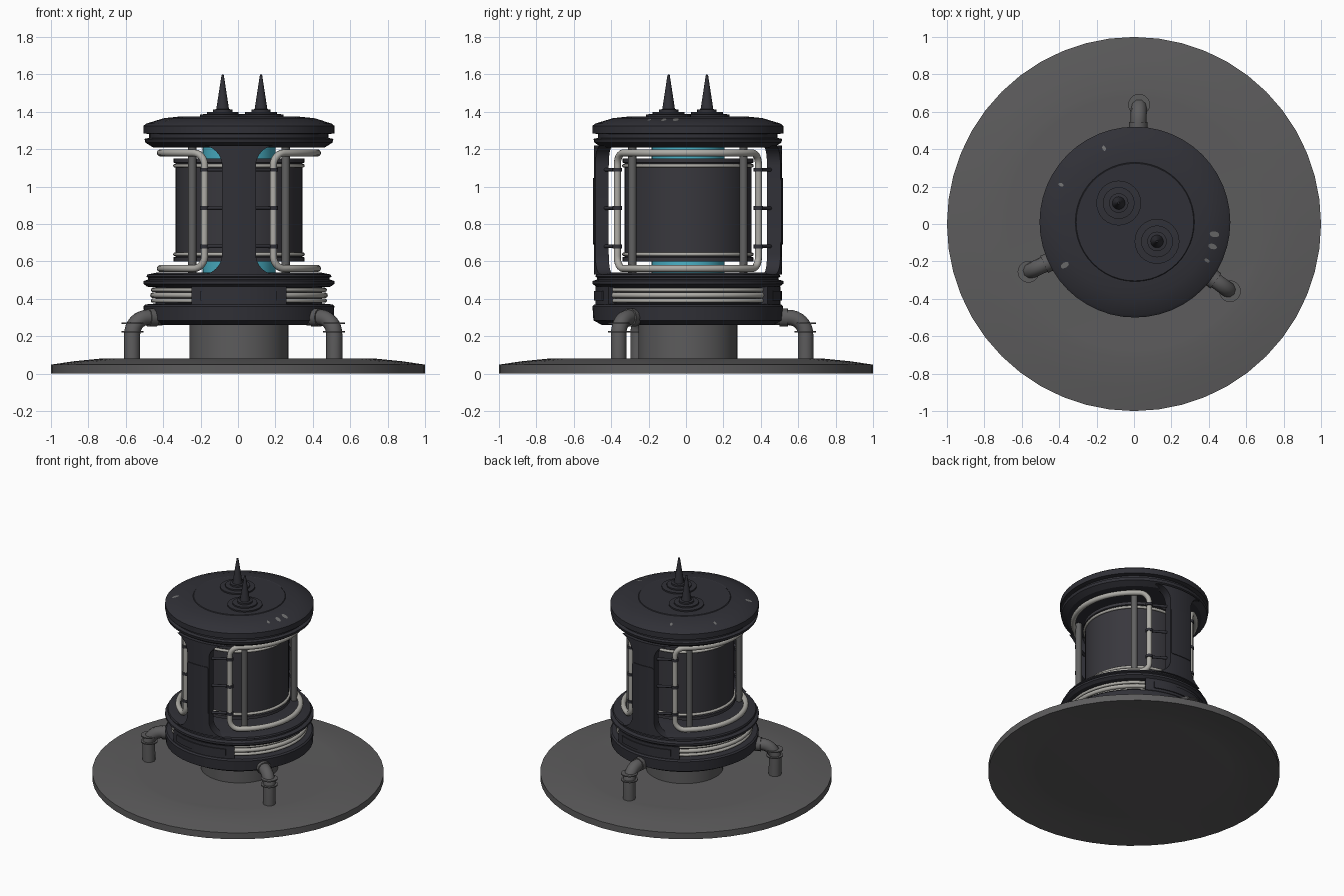
import bpy, bmesh, math
from mathutils import Vector
from math import sin, cos, pi, radians, sqrt

if "Cube" in bpy.data.objects:
    bpy.data.objects.remove(bpy.data.objects["Cube"])

AXIS = (0.005, 0.01, 0)   # the tower sits slightly off the centre of the base


def material(name, rgb):
    m = bpy.data.materials.new(name)
    m.diffuse_color = (*rgb, 1)
    m.use_nodes = True
    m.node_tree.nodes["Principled BSDF"].inputs["Base Color"].default_value = m.diffuse_color
    return m


DARK = material("dark_metal", (0.030, 0.030, 0.038))
DRUM = material("drum_metal", (0.040, 0.039, 0.047))
GREY = material("grey_metal", (0.108, 0.106, 0.108))
BAR = material("bar_metal", (0.120, 0.120, 0.120))
LIGHT = material("light_metal", (0.42, 0.41, 0.38))
CYAN = material("glowing_cyan", (0.07, 0.45, 0.58))
WORN = material("worn_spots", (0.16, 0.16, 0.16))


def finish(o, mat, angle=35, loc=AXIS):
    o.data.materials.clear()
    o.data.materials.append(mat)
    o.location = loc
    bpy.ops.object.select_all(action='DESELECT')
    o.select_set(True)
    bpy.context.view_layer.objects.active = o
    bpy.ops.object.shade_smooth_by_angle(angle=radians(angle))
    return o


def from_bmesh(name, bm, mat, **kw):
    bmesh.ops.recalc_face_normals(bm, faces=bm.faces)
    me = bpy.data.meshes.new(name)
    bm.to_mesh(me)
    bm.free()
    o = bpy.data.objects.new(name, me)
    bpy.context.collection.objects.link(o)
    return finish(o, mat, **kw)


def lathe(name, profile, mat, sides=48, centre=(0, 0), closed=False, **kw):
    """Turn (radius, height) points around a vertical axis."""
    bm = bmesh.new()
    rings = []
    for r, z in profile:
        n = sides if r > 0 else 1
        rings.append([bm.verts.new((centre[0] + r * cos(2 * pi * i / sides),
                                    centre[1] + r * sin(2 * pi * i / sides), z)) for i in range(n)])
    pairs = list(zip(rings, rings[1:])) + ([(rings[-1], rings[0])] if closed else [])
    for a, b in pairs:
        for i in range(sides):
            j = (i + 1) % sides
            vs = [a[i % len(a)], a[j % len(a)], b[j % len(b)], b[i % len(b)]]
            bm.faces.new(list(dict.fromkeys(vs)))
    return from_bmesh(name, bm, mat, **kw)


def cylinder(name, r, z0, z1, mat, **kw):
    return lathe(name, [(0, z0), (r, z0), (r, z1), (0, z1)], mat, **kw)


def torus(name, R, r, z, mat):
    return lathe(name, [(R + r * cos(k * pi / 5), z + r * sin(k * pi / 5)) for k in range(10)],
                 mat, closed=True, angle=50)


def tube(name, points, r, mat, closed=False):
    cu = bpy.data.curves.new(name, 'CURVE')
    cu.dimensions = '3D'
    cu.bevel_depth = r
    cu.bevel_resolution = 3
    cu.use_fill_caps = True
    sp = cu.splines.new('POLY')
    sp.points.add(len(points) - 1)
    for p, q in zip(sp.points, points):
        p.co = (*q, 1)
    sp.use_cyclic_u = closed
    o = bpy.data.objects.new(name, cu)
    bpy.context.collection.objects.link(o)
    bpy.ops.object.select_all(action='DESELECT')
    o.select_set(True)
    bpy.context.view_layer.objects.active = o
    bpy.ops.object.convert(target='MESH')
    return finish(bpy.context.view_layer.objects.active, mat, angle=50)


def sector(name, rows, r0, r1, mid, mat, cols=12):
    """Curved slab: rows are (height, half width along the arc)."""
    bm = bmesh.new()
    grid = []
    for z, w in rows:
        layer = []
        for r in (r0, r1):
            layer.append([bm.verts.new((r * cos(a), r * sin(a), z)) for a in
                          (mid + w / 0.5 * (2 * c / cols - 1) for c in range(cols + 1))])
        grid.append(layer[0] + layer[1][::-1])
    n = len(grid[0])
    for a, b in zip(grid, grid[1:]):
        for i in range(n):
            j = (i + 1) % n
            bm.faces.new((a[i], a[j], b[j], b[i]))
    for g in (grid[0], grid[-1]):
        for i in range(cols):
            bm.faces.new((g[i], g[i + 1], g[n - 2 - i], g[n - 1 - i]))
    return from_bmesh(name, bm, mat)


# Base dish (an even sheet, raised in the middle) and pedestal
lathe("base_disc", [(0, 0.033), (0.68, 0.033), (0.72, 0.034), (0.88, 0.018), (1, 0), (1, 0.048), (0.88, 0.066),
                    (0.72, 0.082), (0.68, 0.081), (0, 0.081)], GREY, sides=48, loc=(0, 0, 0), angle=30)
cylinder("pedestal", 0.265, 0.07, 0.27, GREY)

# Lower body with a recessed band
lathe("lower_body", [(0, 0.26), (0.46, 0.26), (0.505, 0.285), (0.51, 0.36), (0.50, 0.37), (0.445, 0.375),
                     (0.445, 0.46), (0.49, 0.465), (0.51, 0.48), (0.51, 0.495), (0.485, 0.503), (0.485, 0.513),
                     (0.495, 0.518), (0.49, 0.53), (0.44, 0.54), (0, 0.54)], DARK, angle=25)
for i, (z, r) in enumerate(((0.390, 0.011), (0.419, 0.015), (0.448, 0.011))):
    torus(f"band_ring_{i}", 0.46, r, z, LIGHT)

# Upper cap
lathe("top_cap", [(0, 1.21), (0.46, 1.21), (0.50, 1.235), (0.505, 1.255), (0.48, 1.26), (0.48, 1.28),
                  (0.51, 1.285), (0.51, 1.325), (0.495, 1.337), (0.40, 1.366), (0.322, 1.374),
                  (0.318, 1.372), (0.314, 1.376), (0, 1.376)], DARK, angle=25)

# Spikes on stepped washers
for i, c in enumerate(((-0.087, 0.102), (0.118, -0.103))):
    lathe(f"spike_{i}", [(0, 1.37), (0.12, 1.37), (0.12, 1.386), (0.085, 1.388), (0.085, 1.398), (0.052, 1.40),
                         (0.052, 1.412), (0.034, 1.414), (0.006, 1.597), (0, 1.60)], DARK, sides=24, centre=c)

# Worn spots on the cap slope
for i, (x, y, s) in enumerate(((0.425, -0.065, .026), (0.415, -0.13, .024), (0.385, -0.205, .015),
                               (-0.375, -0.23, .024), (-0.395, 0.2, .015), (-0.165, 0.395, .015))):
    r = sqrt(x * x + y * y)
    z = 1.366 - (r - 0.40) * 0.305
    bm = bmesh.new()
    bmesh.ops.create_circle(bm, cap_ends=True, segments=12, radius=1)
    ur, ut = Vector((x / r, y / r, -0.305)), Vector((-y / r, x / r, 0))
    for v in bm.verts:
        v.co = Vector((x, y, z + 0.002)) + ur * v.co.x * s + ut * v.co.y * s * 0.6
    from_bmesh(f"worn_spot_{i}", bm, WORN)

# Glowing core and drum
cylinder("core", 0.195, 0.53, 1.22, CYAN, sides=32)
lathe("drum", [(0, 0.60), (0.35, 0.60), (0.35, 0.622), (0.339, 0.625), (0.339, 1.125), (0.35, 1.128),
               (0.35, 1.15), (0, 1.15)], DRUM)
for i, z in enumerate((0.638, 1.112)):
    torus(f"drum_ring_{i}", 0.342, 0.010, z, LIGHT)

# Front and back columns with flared ends, raised panels and band housings
F = 0.11
rows = []
for k in range(9):
    t = F * (1 - cos(k / 8 * pi / 2))
    rows.append((0.53 + t, 0.09 + F - sqrt(max(0, F * F - (F - t) ** 2))))
rows += [(1.75 - z, w) for z, w in reversed(rows)]
for name, a in (("front", -pi / 2), ("back", pi / 2)):
    sector(f"{name}_column", rows, 0.43, 0.503, a, DARK)
    sector(f"{name}_column_panel", [(0.69, 0.078), (0.70, 0.088), (1.035, 0.088), (1.045, 0.078)],
           0.48, 0.508, a, DARK)
    sector(f"{name}_housing", [(0.37, 0.27), (0.465, 0.27)], 0.43, 0.495, a, DARK)
    sector(f"{name}_housing_panel", [(0.392, 0.21), (0.442, 0.21)], 0.48, 0.502, a, DARK)

# Side tube loops wrapped around the drum
R, U, Z0, Z1, C = 0.42, 0.42 * radians(64), 0.562, 1.18, 0.065
flat = []
for cu, cz, a0 in ((U - C, Z1 - C, 0), (-U + C, Z1 - C, 90), (-U + C, Z0 + C, 180), (U - C, Z0 + C, 270)):
    flat += [(cu + C * cos(radians(a0 + k * 15)), cz + C * sin(radians(a0 + k * 15))) for k in range(7)]
    if a0 in (0, 180):
        s = 1 if a0 == 0 else -1
        flat += [(s * (U - C) * (1 - 2 * k / 20), Z1 if s > 0 else Z0) for k in range(1, 20)]
for name, a in (("right", 0), ("left", pi)):
    tube(f"{name}_tube_loop", [(R * cos(a + u / R), R * sin(a + u / R), z) for u, z in flat], 0.019, LIGHT, True)

# Four upright bars, and clamps tying the loops to the columns
for sx in (-1, 1):
    for sy in (-1, 1):
        tag = ("left" if sx < 0 else "right") + ("_front" if sy < 0 else "_back")
        cylinder(f"{tag}_bar", 0.022, 0.53, 1.22, BAR, sides=16, centre=(sx * 0.25, sy * 0.297))
        for i, z in enumerate((0.68, 0.885, 1.09)):
            tube(f"{tag}_clamp_{i}", [(sx * 0.06, sy * 0.45, z), (sx * 0.184, sy * 0.377, z)], 0.010, DARK)
            cylinder(f"{tag}_clamp_collar_{i}", 0.025, z - 0.01, z + 0.01, DARK, sides=16,
                     centre=(sx * 0.184, sy * 0.377))

# Three elbow pipes from the base into the lower body
for i, deg in enumerate((88, 205, 324)):
    a = radians(deg)
    path = [(0.63, 0.06)] + [(0.54 + 0.09 * cos(t), 0.21 + 0.09 * sin(t)) for t in
                             (k * pi / 16 for k in range(9))] + [(0.45, 0.30)]
    tube(f"pipe_{i}", [(r * cos(a), r * sin(a), z) for r, z in path], 0.043, GREY)
    tube(f"pipe_sleeve_{i}", [(r * cos(a), r * sin(a), 0.30) for r in (0.49, 0.535)], 0.05, GREY)
    for j, z in enumerate((0.225, 0.27)):
        cylinder(f"pipe_collar_{i}_{j}", 0.058, z - 0.004, z + 0.004, GREY, sides=20,
                 centre=(0.628 * cos(a), 0.628 * sin(a)))
